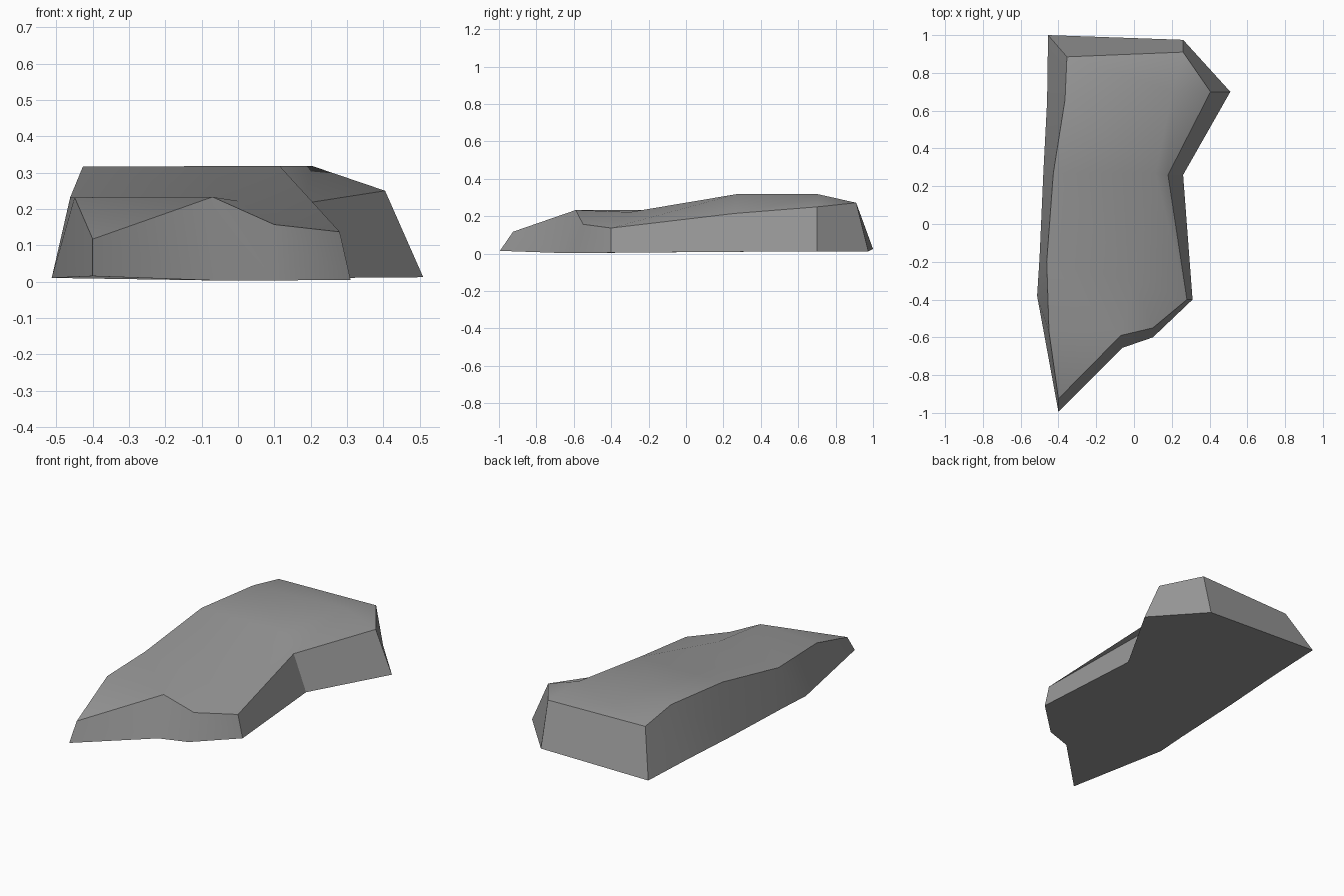
import bpy, bmesh, math

cube = bpy.data.objects.get("Cube")
if cube:
    bpy.data.objects.remove(cube, do_unlink=True)

# Stone colour
stone = bpy.data.materials.new("grey stone")
stone.use_nodes = True
GREY = (0.31, 0.31, 0.31, 1)
stone.diffuse_color = GREY
stone.node_tree.nodes["Principled BSDF"].inputs["Base Color"].default_value = GREY

# Outline on the ground, clockwise from the back right corner
foot = [(-.455, 1, .025), (.26, .975, .012), (.51, .70, .012), (.26, .26, .01),
        (.31, -.40, .005), (.10, -.60, .003), (-.06, -.655, .003), (-.40, -.995, .015),
        (-.513, -.38, .01), (-.50, -.18, .01), (-.48, .27, .01), (-.46, .65, .015)]

# Rim where the walls meet the top, in the same order
rim = [(-.355, .885, .272), (.26, .91, .272), (.405, .70, .25), (.18, .26, .215),
       (.28, -.40, .137), (.10, -.55, .157), (-.07, -.59, .233), (-.40, -.925, .117),
       (-.45, -.57, .232), (-.462, -.20, .232), (-.427, .27, .317), (-.365, .66, .317)]

# Ridge running along the top, back to front
ridge = [(.205, .705, .318), (.115, .27, .318), (0, -.30, .222)]

bm = bmesh.new()
F, T, R = ([bm.verts.new(p) for p in ring] for ring in (foot, rim, ridge))

# Walls and underside
n = len(F)
for i in range(n):
    j = (i + 1) % n
    bm.faces.new((F[i], F[j], T[j], T[i]))
bm.faces.new(F)

# Top facets on either side of the ridge
for f in [(T[0], T[1], R[0], T[11]), (T[1], T[2], R[0]),
          (T[11], R[0], R[1], T[10]), (R[0], T[2], T[3], R[1]),
          (T[10], R[1], R[2], T[9]), (R[1], T[3], T[4], R[2]),
          (T[9], R[2], T[6], T[8]), (R[2], T[4], T[5], T[6]),
          (T[8], T[6], T[7])]:
    bm.faces.new(f)
bmesh.ops.recalc_face_normals(bm, faces=bm.faces)

mesh = bpy.data.meshes.new("rock")
bm.to_mesh(mesh)
bm.free()
mesh.materials.append(stone)
rock = bpy.data.objects.new("rock", mesh)
bpy.context.collection.objects.link(rock)
bpy.ops.object.select_all(action='DESELECT')
rock.select_set(True)
bpy.context.view_layer.objects.active = rock
bpy.ops.object.shade_smooth_by_angle(angle=math.radians(30))
